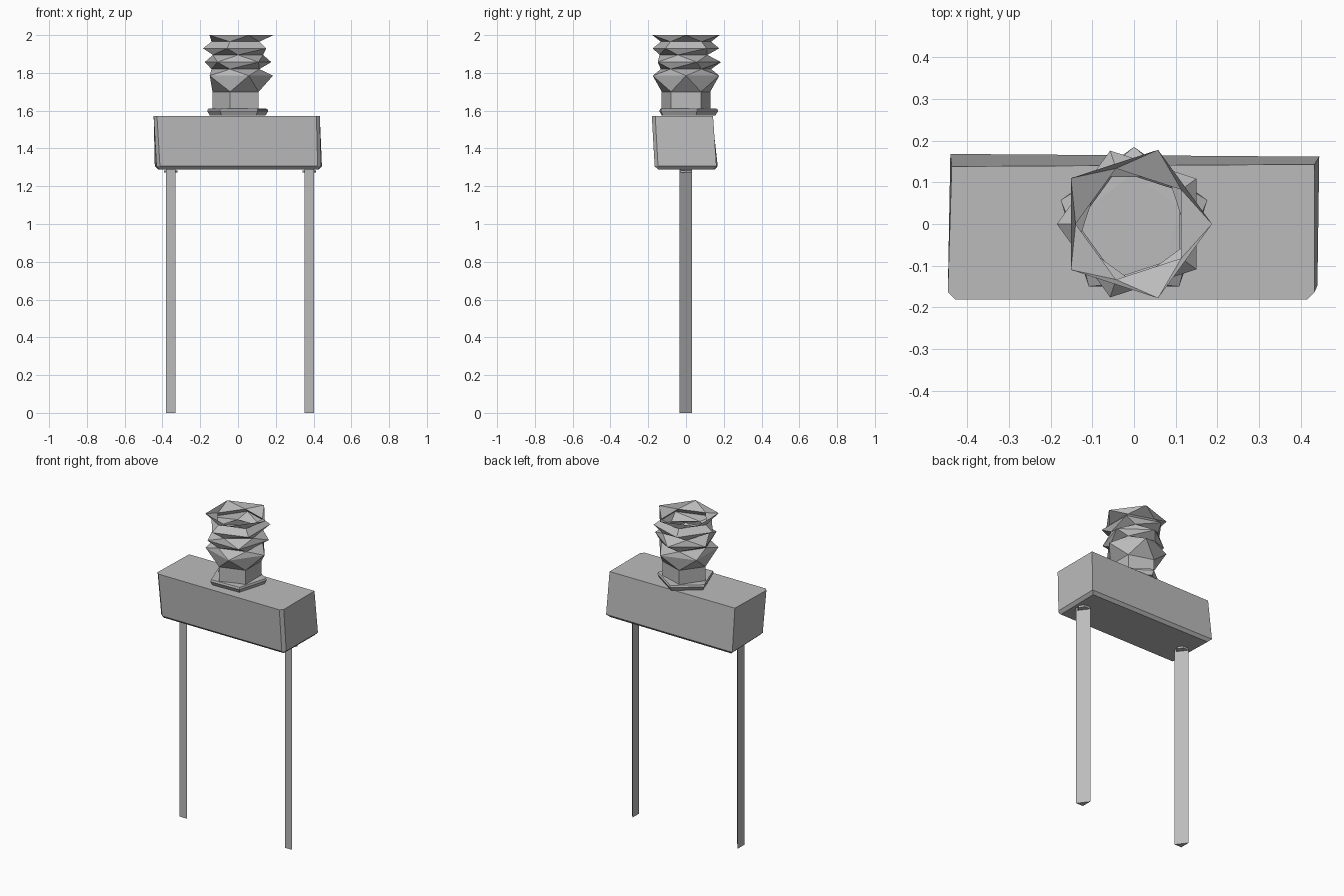
import bpy
import bmesh
from math import sin, cos, radians, tau

cube = bpy.data.objects.get("Cube")
if cube:
    bpy.data.objects.remove(cube, do_unlink=True)

grey = bpy.data.materials.new("plain grey")
grey.use_nodes = True
colour = (0.5, 0.5, 0.5, 1)
grey.diffuse_color = colour
grey.node_tree.nodes["Principled BSDF"].inputs["Base Color"].default_value = colour


def finish(name, bm):
    mesh = bpy.data.meshes.new(name)
    bm.to_mesh(mesh)
    bm.free()
    mesh.materials.append(grey)
    obj = bpy.data.objects.new(name, mesh)
    bpy.context.collection.objects.link(obj)
    return obj


def loft(name, rings, cap_start=False, cap_end=False, twisted=False):
    """Skin a list of equal point rings, listed from bottom to top."""
    bm = bmesh.new()
    loops = [[bm.verts.new(p) for p in ring] for ring in rings]
    for low, high in zip(loops, loops[1:]):
        n = len(low)
        for i in range(n):
            j = (i + 1) % n
            if twisted:
                bm.faces.new((low[i], low[j], high[i]))
                bm.faces.new((low[j], high[j], high[i]))
            else:
                bm.faces.new((low[i], low[j], high[j], high[i]))
    if cap_start:
        bm.faces.new(loops[0][::-1])
    if cap_end:
        bm.faces.new(loops[-1])
    return finish(name, bm)


def ring(radius, z, turn, sides=5, cx=0.0, cy=0.0):
    return [(cx + radius * cos(radians(turn) + tau * i / sides),
             cy + radius * sin(radians(turn) + tau * i / sides), z)
            for i in range(sides)]


# Housing: a leaning block with chamfered lower and front edges
bottom = [(-0.43, -0.165, 1.288), (0.44, -0.165, 1.288),
          (0.445, 0.163, 1.288), (-0.44, 0.17, 1.288)]
top = [(-0.447, -0.181, 1.572), (0.433, -0.181, 1.572),
       (0.433, 0.143, 1.572), (-0.437, 0.138, 1.572)]
housing = loft("housing", [bottom, top], True, True)
bm = bmesh.new()
bm.from_mesh(housing.data)
edges = []
for e in bm.edges:
    mid = (e.verts[0].co + e.verts[1].co) / 2
    upright = 1.35 < mid.z < 1.5
    if mid.z < 1.35 or (upright and mid.y < 0):
        edges.append(e)
bmesh.ops.bevel(bm, geom=edges, offset=0.018, segments=1, affect='EDGES')
bm.to_mesh(housing.data)
bm.free()

# Pins: three-sided prongs, each with a thin collar under the housing
for side, x in (("right", -0.357), ("left", 0.377)):
    section = [(x - 0.025, -0.035), (x + 0.025, -0.035), (x - 0.025, 0.031)]
    loft(side + "_pin", [[(px, py, z) for px, py in section] for z in (0, 1.29)],
         True, True)
    loft(side + "_collar", [ring(0.036, z, 0, 6, x) for z in (1.272, 1.284)],
         True, True)

# Flange: flat five-sided foot of the sleeve
loft("flange", [ring(0.155, 1.574, 20), ring(0.17, 1.598, 20),
                ring(0.165, 1.61, 20), ring(0.12, 1.612, 20)], True, True)

# Bellows: open sleeve of twisted folds (radius, height, turn)
folds = [(0.135, 1.61, 36), (0.135, 1.70, 36), (0.185, 1.785, 0),
         (0.14, 1.82, 36), (0.185, 1.857, 18), (0.14, 1.895, 54),
         (0.185, 1.93, 36), (0.14, 1.965, 36), (0.187, 2.0, 0)]
rings = []
shift = 0
previous = folds[0][2]
for radius, z, turn in folds:
    # Keep each ring ahead of the one below by at most half a side
    step = (turn - previous) % 72
    shift += step
    previous = turn
    rings.append(ring(radius, z, folds[0][2] + shift))
loft("bellows", rings, twisted=True)
